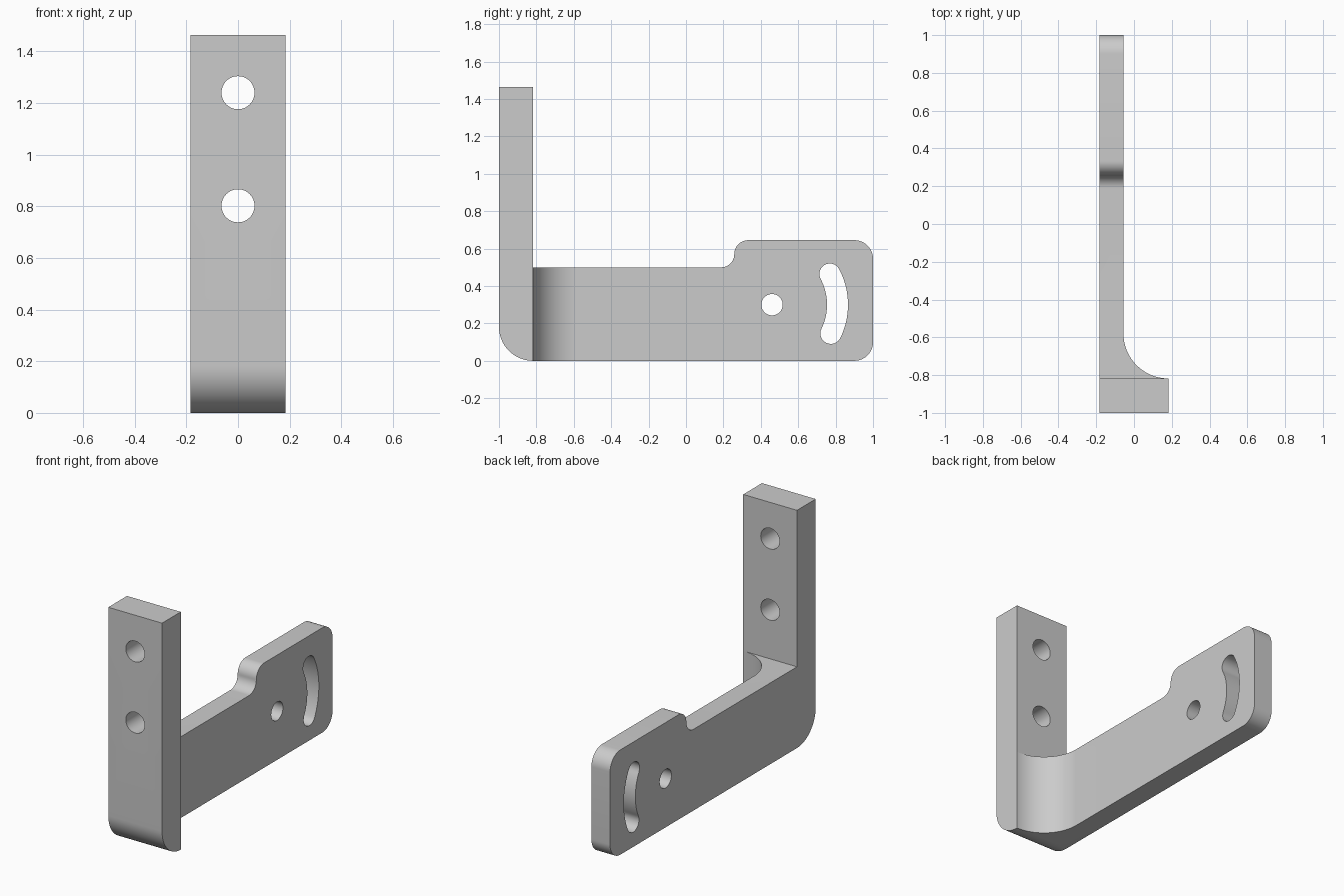
import bpy, bmesh
from math import cos, sin, radians
from mathutils import Vector

cube = bpy.data.objects.get("Cube")
if cube:
    bpy.data.objects.remove(cube, do_unlink=True)

steel = bpy.data.materials.new("plain grey")
steel.use_nodes = True
GREY = (0.6, 0.6, 0.6, 1)
steel.diffuse_color = GREY
steel.node_tree.nodes["Principled BSDF"].inputs["Base Color"].default_value = GREY


def arc(cx, cy, r, start, end, n=16):
    """Points along an arc, angles in degrees."""
    angles = [radians(start + (end - start) * i / n) for i in range(n + 1)]
    return [(cx + r * cos(a), cy + r * sin(a)) for a in angles]


def prism(name, outline, axis, lo, hi):
    """Extrude a flat outline along an axis from lo to hi."""
    place = {"x": lambda u, v, d: (d, u, v),
             "y": lambda u, v, d: (u, d, v),
             "z": lambda u, v, d: (u, v, d)}[axis]
    bm = bmesh.new()
    face = bm.faces.new([bm.verts.new(place(u, v, lo)) for u, v in outline])
    new = bmesh.ops.extrude_face_region(bm, geom=[face])["geom"]
    bmesh.ops.translate(bm, vec=Vector(place(0, 0, hi - lo)),
                        verts=[g for g in new if isinstance(g, bmesh.types.BMVert)])
    bmesh.ops.recalc_face_normals(bm, faces=bm.faces)
    mesh = bpy.data.meshes.new(name)
    bm.to_mesh(mesh)
    bm.free()
    mesh.materials.append(steel)
    obj = bpy.data.objects.new(name, mesh)
    bpy.context.collection.objects.link(obj)
    return obj


HALF = 0.183     # half the width of the bracket
INNER = -0.056   # inner face of the long arm
BACK = -0.818    # back face of the upright
TOP = 1.463

# Side profile: upright, long arm and raised end tab with rounded corners
profile = [(-1, TOP)]
profile += arc(BACK, 0.182, 0.182, 180, 270)
profile += arc(0.9, 0.1, 0.1, 270, 360)
profile += arc(0.9, 0.545, 0.1, 0, 90)
profile += arc(0.333, 0.57, 0.075, 90, 180)
profile += arc(0.188, 0.57, 0.07, 360, 270)
profile += [(BACK, 0.5), (BACK, TOP)]
bracket = prism("bracket", profile, "x", -HALF, HALF)

# Clearance beside the arm, leaving a large fillet against the upright
radius = HALF - INNER
clearance = arc(HALF, BACK + radius, radius, 180, 270, 32)
clearance += [(0.3, BACK), (0.3, 1.1), (INNER, 1.1)]
cutters = [prism("clearance_cutter", clearance, "z", -0.1, 0.9)]

# Mounting holes through the upright
for name, z in (("lower", 0.802), ("upper", 1.24)):
    cutters.append(prism(name + "_hole_cutter", arc(0, z, 0.064, 0, 360, 48)[:-1],
                         "y", -1.1, -0.7))

# Pivot hole and the curved adjustment slot around it
PY, PZ, R, W = 0.46, 0.3, 0.35, 0.056
cutters.append(prism("pivot_hole_cutter", arc(PY, PZ, 0.057, 0, 360, 48)[:-1],
                     "x", -0.3, 0.1))
LOW, HIGH = -26, 28


def slot_end(angle):
    a = radians(angle)
    return PY + R * cos(a), PZ + R * sin(a)


slot = arc(PY, PZ, R + W, LOW, HIGH, 24)
slot += arc(*slot_end(HIGH), W, HIGH, HIGH + 180)[1:]
slot += arc(PY, PZ, R - W, HIGH, LOW, 24)[1:]
slot += arc(*slot_end(LOW), W, LOW + 180, LOW + 360)[1:-1]
cutters.append(prism("slot_cutter", slot, "x", -0.3, 0.1))

# Cut the openings, then remove the cutters
bpy.ops.object.select_all(action="DESELECT")
bpy.context.view_layer.objects.active = bracket
bracket.select_set(True)
for cutter in cutters:
    cutter.hide_render = True
    mod = bracket.modifiers.new(cutter.name, "BOOLEAN")
    mod.operation = "DIFFERENCE"
    mod.solver = "EXACT"
    mod.object = cutter
    bpy.ops.object.modifier_apply(modifier=mod.name)
    bpy.data.objects.remove(cutter, do_unlink=True)

bpy.ops.object.shade_smooth_by_angle(angle=radians(30))
